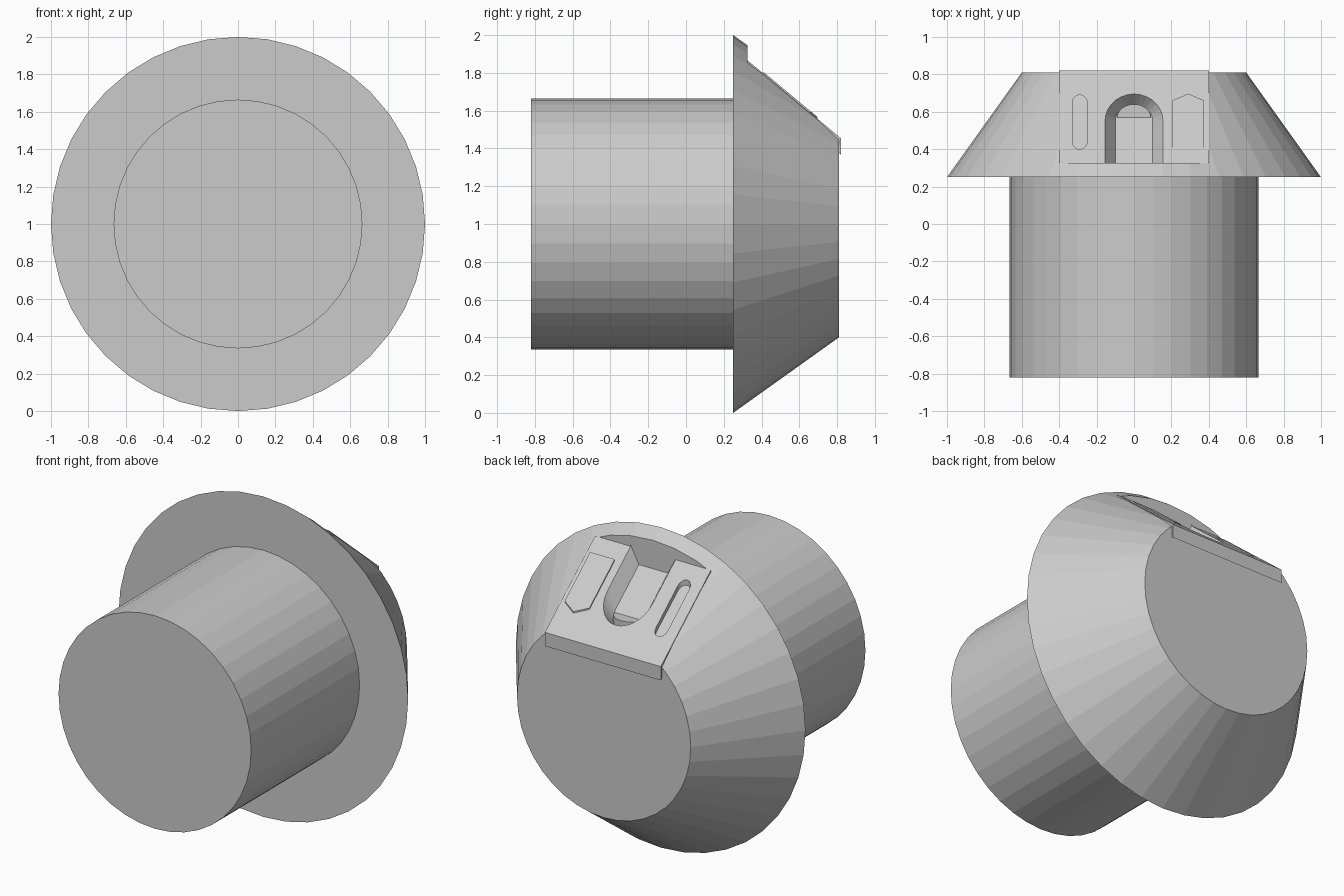
import bpy, math

if "Cube" in bpy.data.objects:
    bpy.data.objects.remove(bpy.data.objects["Cube"])

SIDES = 40


def panel_z(y):
    """Height of the sloped control panel at depth y."""
    return 1.86 - 0.835 * (y - 0.33)


def turned(name, y0, y1, r0, r1):
    """Round part along the y axis, centred on z = 1."""
    bpy.ops.mesh.primitive_cone_add(vertices=SIDES, radius1=r0, radius2=r1, depth=y1 - y0,
                                    location=(0, (y0 + y1) / 2, 1), rotation=(-math.pi / 2, 0, 0))
    ob = bpy.context.object
    ob.name = name
    return ob


def loft(name, rings):
    """Closed solid from rings ordered top to bottom, counter-clockwise seen from above."""
    n = len(rings[0])
    verts = [p for r in rings for p in r]
    faces = [tuple(range(n)), tuple(reversed(range(len(verts) - n, len(verts))))]
    for k in range(len(rings) - 1):
        for i in range(n):
            j = (i + 1) % n
            faces.append((k * n + i, (k + 1) * n + i, (k + 1) * n + j, k * n + j))
    me = bpy.data.meshes.new(name)
    me.from_pydata(verts, [], faces)
    ob = bpy.data.objects.new(name, me)
    bpy.context.collection.objects.link(ob)
    return ob


def on_slope(pts, offset):
    return [(x, y, panel_z(y) + offset) for x, y in pts]


def rect(x0, x1, y0, y1):
    return [(x0, y0), (x1, y0), (x1, y1), (x0, y1)]


def arc(cx, cy, rx, ry, a0, a1, n):
    return [(cx + rx * math.cos(math.radians(a0 + (a1 - a0) * i / n)),
             cy + ry * math.sin(math.radians(a0 + (a1 - a0) * i / n))) for i in range(n + 1)]


def arch(w, y0, yc, ry):
    return [(-w, y0), (w, y0)] + arc(0, yc, w, ry, 0, 180, 14)


def pocket(name, rim, floor, depth):
    return loft(name, [on_slope(rim, 0.012), on_slope(rim, 0.003), on_slope(floor, -depth)])


def cut(ob, cutter):
    m = ob.modifiers.new("cut", 'BOOLEAN')
    m.operation, m.solver, m.object = 'DIFFERENCE', 'EXACT', cutter
    bpy.context.view_layer.objects.active = ob
    bpy.ops.object.modifier_apply(modifier=m.name)


# Main round body and flared head
turned("body", -0.82, 0.25, 0.665, 0.665)
head = turned("flared_head", 0.25, 0.81, 1.0, 0.6)

# Flat sloped panel let into the top of the head
notch_plan = rect(-0.398, 0.398, 0.325, 1.0)
notch = loft("notch_cutter", [on_slope(notch_plan, 0.6), on_slope(notch_plan, -0.04)])
cut(head, notch)
plate_plan = rect(-0.4, 0.4, 0.325, 0.82)
plate = loft("sloped_panel", [on_slope(plate_plan, 0.003), on_slope(plate_plan, -0.083)])

# Recesses: narrow slot, open arch with tapered walls, pointed pocket
slot = arc(-0.29, 0.65, 0.04, 0.04, 0, 180, 8) + arc(-0.29, 0.44, 0.04, 0.04, 180, 360, 8)
peak = [(0.205, 0.41), (0.375, 0.41), (0.375, 0.66), (0.29, 0.697), (0.205, 0.66)]
peak_floor = [(0.23, 0.41), (0.37, 0.41), (0.37, 0.62), (0.29, 0.65), (0.23, 0.62)]
cutters = [notch,
           pocket("slot_cutter", slot, slot, 0.03),
           pocket("arch_cutter", arch(0.155, 0.322, 0.55, 0.145), arch(0.1, 0.322, 0.55, 0.09), 0.10),
           pocket("peak_cutter", peak, peak_floor, 0.12)]
for c in cutters[1:]:
    cut(plate, c)
    cut(head, c)
for c in cutters:
    bpy.data.objects.remove(c)


# Level steps standing in the two deep recesses
def step(name, plan, z0, z1):
    loft(name, [[(x, y, z1) for x, y in plan], [(x, y, z0) for x, y in plan]])


step("arch_step", arc(0, 0.57, 0.09, 0.07, 0, 180, 12), 1.44, 1.565)
step("pocket_knob", arc(0.29, 0.55, 0.075, 0.085, 0, 330, 11), 1.42, 1.585)
